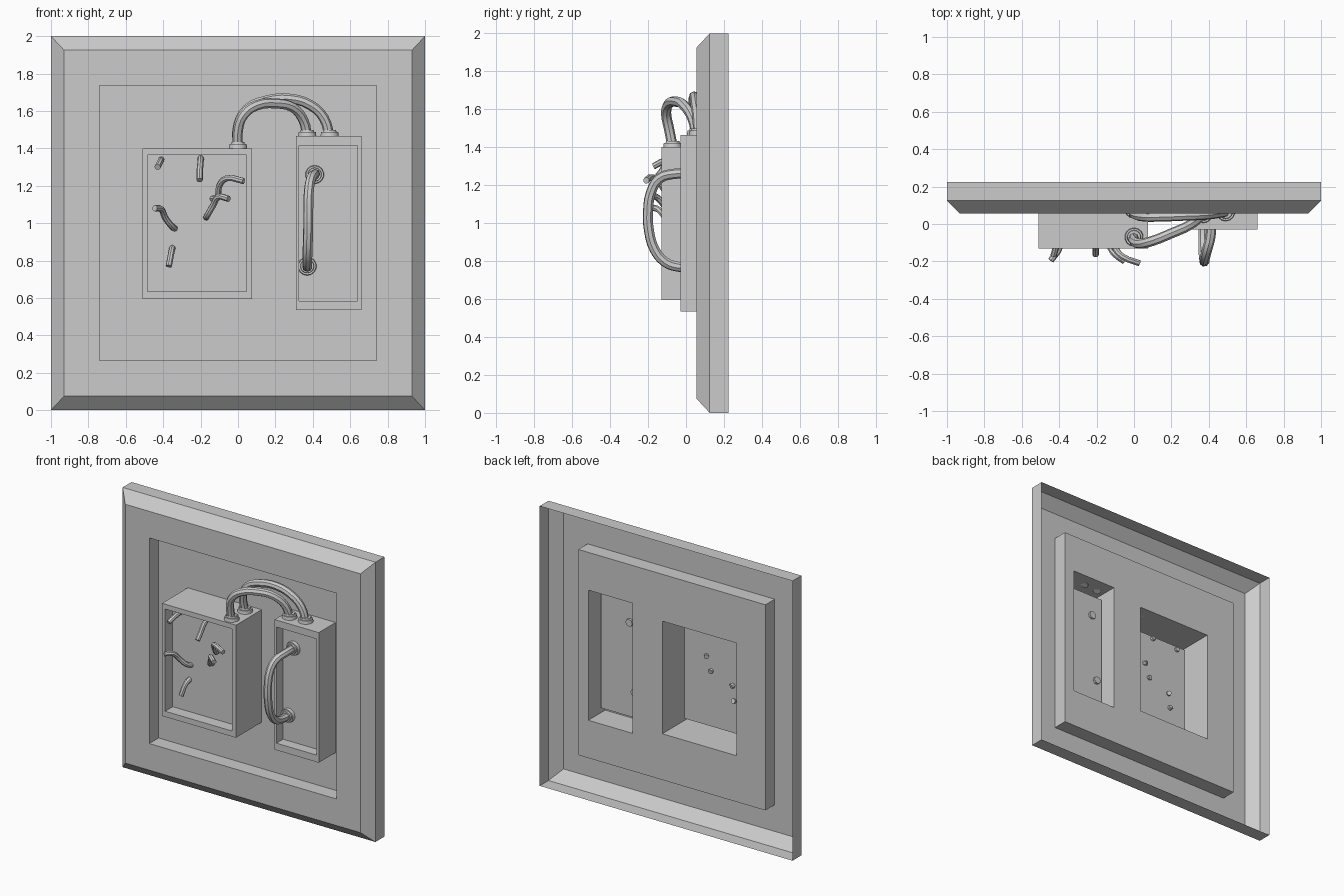
import bpy
import bmesh
from mathutils import Vector

cube = bpy.data.objects.get("Cube")
if cube:
    bpy.data.objects.remove(cube, do_unlink=True)

# Rectangles are (left, right, bottom, top)
PLATE = (-1, 1, 0, 2)
PLATE_FACE = (-0.93, 0.93, 0.075, 1.925)
RECESS = (-0.74, 0.74, 0.265, 1.735)
LEFT_BOX = (-0.51, 0.075, 0.595, 1.40)
LEFT_INSET = (-0.485, 0.045, 0.635, 1.365)
RIGHT_BOX = (0.31, 0.66, 0.535, 1.465)
RIGHT_INSET = (0.325, 0.64, 0.585, 1.415)
BACK, SHOULDER, FRONT, PANEL = 0.225, 0.125, 0.055, 0.16
LEFT_FLOOR, RIGHT_FLOOR = -0.045, 0.045


def link(name, data):
    obj = bpy.data.objects.new(name, data)
    bpy.context.collection.objects.link(obj)
    return obj


def finish(name, bm):
    mesh = bpy.data.meshes.new(name)
    bm.to_mesh(mesh)
    bm.free()
    return link(name, mesh)


def rect_loop(bm, rect, y):
    x0, x1, z0, z1 = rect
    return [bm.verts.new((x, y, z)) for x, z in ((x0, z0), (x1, z0), (x1, z1), (x0, z1))]


def stepped_shell(name, steps, cap):
    """Join a series of rectangles at given depths into one sheet."""
    bm = bmesh.new()
    loops = [rect_loop(bm, rect, y) for rect, y in steps]
    for a, b in zip(loops, loops[1:]):
        for i in range(4):
            j = (i + 1) % 4
            bm.faces.new((a[i], a[j], b[j], b[i]))
    if cap:
        bm.faces.new(loops[-1])
    return finish(name, bm)


def tube(name, points, radius):
    curve = bpy.data.curves.new(name, "CURVE")
    curve.dimensions = "3D"
    curve.bevel_depth = radius
    curve.bevel_resolution = 2
    curve.resolution_u = 3
    curve.use_fill_caps = True
    spline = curve.splines.new("BEZIER")
    spline.bezier_points.add(len(points) - 1)
    for bp, co in zip(spline.bezier_points, points):
        bp.co = co
        bp.handle_left_type = bp.handle_right_type = "AUTO"
    # Turn the swept curve into a real mesh
    temp = link(name + "_path", curve)
    graph = bpy.context.evaluated_depsgraph_get()
    mesh = bpy.data.meshes.new_from_object(temp.evaluated_get(graph))
    bpy.data.objects.remove(temp, do_unlink=True)
    smooth(link(name, mesh))


def smooth(obj):
    bpy.ops.object.select_all(action="DESELECT")
    obj.select_set(True)
    bpy.context.view_layer.objects.active = obj
    bpy.ops.object.shade_smooth_by_angle(angle=0.7)


def collar(name, base, axis, radius=0.05, height=0.022):
    """Flat ring with a narrower lip, seated on a surface."""
    bm = bmesh.new()
    for r, start, h in ((radius, 0, height), (radius * 0.75, height, height * 0.5)):
        made = bmesh.ops.create_cone(bm, cap_ends=True, segments=14,
                                     radius1=r, radius2=r * 0.94, depth=h)
        bmesh.ops.translate(bm, verts=made["verts"], vec=(0, 0, start + h / 2))
    obj = finish(name, bm)
    obj.location = base
    obj.rotation_euler = Vector(axis).to_track_quat("Z", "Y").to_euler()
    smooth(obj)


# Wall plate with chamfered border and recess
stepped_shell("wall_plate", [(PLATE, BACK), (PLATE, SHOULDER), (PLATE_FACE, FRONT),
                             (RECESS, FRONT), (RECESS, PANEL)], False)

# Recess panel, open behind the two boxes
boxes = (LEFT_BOX, RIGHT_BOX)
xs = sorted({v for r in (RECESS, *boxes) for v in r[:2]})
zs = sorted({v for r in (RECESS, *boxes) for v in r[2:]})
bm = bmesh.new()
for x0, x1 in zip(xs, xs[1:]):
    for z0, z1 in zip(zs, zs[1:]):
        cx, cz = (x0 + x1) / 2, (z0 + z1) / 2
        if not any(r[0] < cx < r[1] and r[2] < cz < r[3] for r in boxes):
            bm.faces.new(rect_loop(bm, (x0, x1, z0, z1), PANEL))
bmesh.ops.remove_doubles(bm, verts=bm.verts, dist=0.0001)
finish("recess_panel", bm)

# Boxes with sunken fronts
for name, box, inset, front, floor in (
        ("left_box", LEFT_BOX, LEFT_INSET, -0.13, LEFT_FLOOR),
        ("right_box", RIGHT_BOX, RIGHT_INSET, -0.03, RIGHT_FLOOR)):
    stepped_shell(name, [(box, PANEL), (box, front), (inset, front), (inset, floor)], True)

# Conduits arching between the box tops
tube("front_conduit", [(0, -0.07, 1.40), (0, -0.09, 1.50), (0.03, -0.105, 1.58),
                       (0.10, -0.09, 1.63), (0.20, -0.05, 1.64), (0.29, -0.01, 1.62),
                       (0.35, 0.035, 1.55), (0.37, 0.055, 1.46)], 0.027)
tube("rear_conduit", [(0, 0.08, 1.40), (0, 0.055, 1.52), (0.05, 0.04, 1.61),
                      (0.15, 0.04, 1.655), (0.28, 0.045, 1.665), (0.39, 0.05, 1.63),
                      (0.46, 0.06, 1.56), (0.49, 0.065, 1.46)], 0.027)
for i, base in enumerate([(0, -0.07, 1.40), (0, 0.08, 1.40),
                          (0.37, 0.055, 1.465), (0.49, 0.065, 1.465)]):
    collar(f"conduit_collar_{i + 1}", base, (0, 0, 1))

# Looped cable on the right box
tube("loop_cable", [(0.41, 0.06, 1.26), (0.41, -0.06, 1.26), (0.39, -0.14, 1.235),
                    (0.378, -0.185, 1.16), (0.376, -0.2, 1.06), (0.375, -0.195, 0.96),
                    (0.372, -0.165, 0.86), (0.37, -0.11, 0.795), (0.37, -0.04, 0.77),
                    (0.37, 0.06, 0.77)], 0.027)
for i, (x, z) in enumerate([(0.41, 1.26), (0.37, 0.77)]):
    collar(f"loop_collar_{i + 1}", (x, RIGHT_FLOOR, z), (0, -1, 0))

# Loose wire ends in the left box
wires = [
    [(-0.41, -0.03, 1.34), (-0.415, -0.11, 1.33), (-0.43, -0.17, 1.30)],
    [(-0.20, -0.03, 1.35), (-0.20, -0.09, 1.33), (-0.205, -0.13, 1.27), (-0.205, -0.165, 1.23)],
    [(-0.14, -0.03, 1.13), (-0.11, -0.09, 1.14), (-0.10, -0.13, 1.20),
     (-0.06, -0.175, 1.24), (0.03, -0.21, 1.225)],
    [(-0.17, -0.03, 1.03), (-0.165, -0.08, 1.04), (-0.13, -0.12, 1.10),
     (-0.105, -0.16, 1.14), (-0.05, -0.2, 1.13)],
    [(-0.335, -0.03, 0.97), (-0.35, -0.07, 0.98), (-0.39, -0.11, 1.03),
     (-0.41, -0.15, 1.075), (-0.445, -0.195, 1.08)],
    [(-0.35, -0.03, 0.87), (-0.355, -0.08, 0.85), (-0.37, -0.115, 0.77)],
]
for i, points in enumerate(wires):
    tube(f"loose_wire_{i + 1}", points, 0.017)
